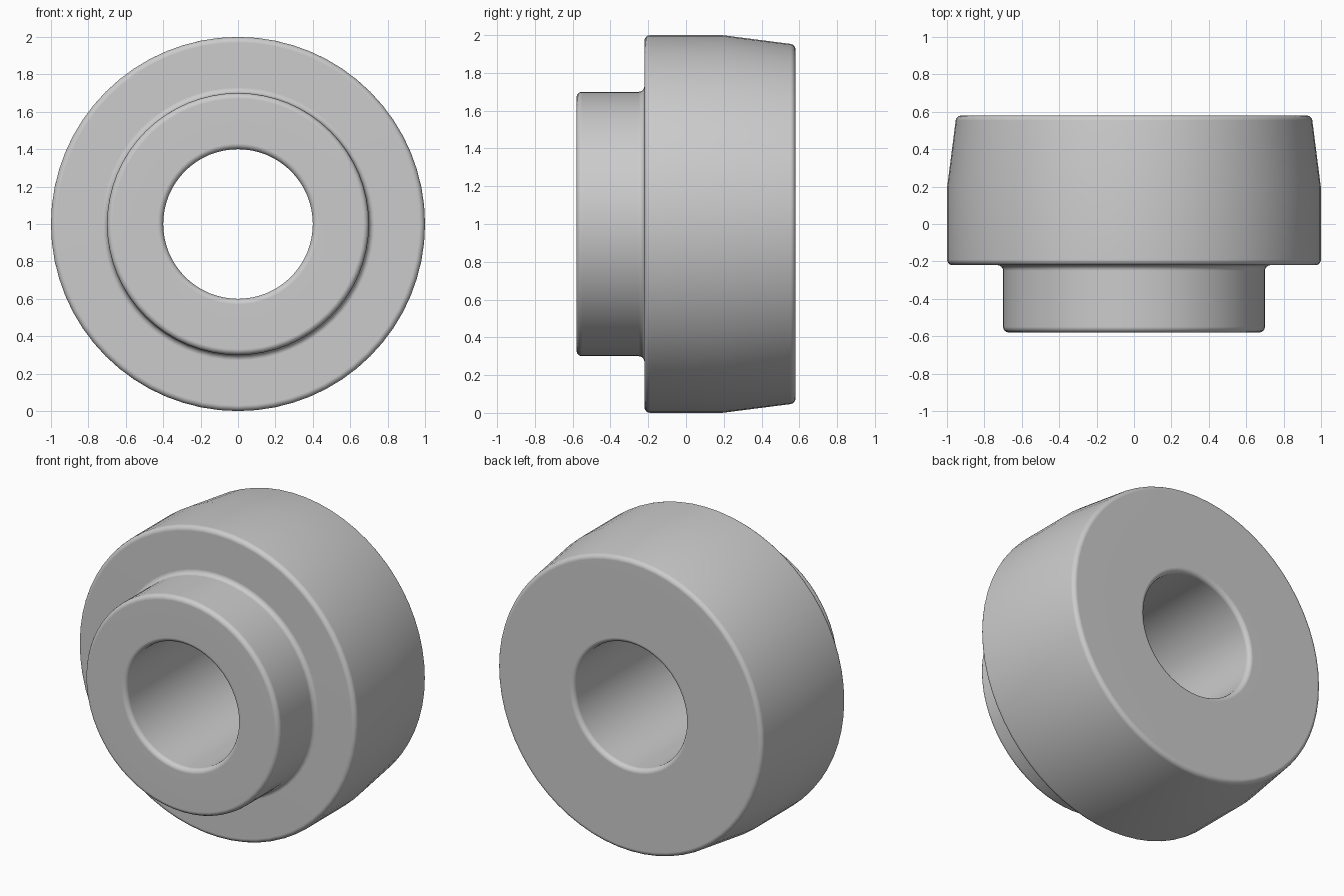
import bpy, bmesh, math
from mathutils import Vector, Matrix

cube = bpy.data.objects.get("Cube")
if cube:
    bpy.data.objects.remove(cube, do_unlink=True)

SEGMENTS = 64
FILLET = 0.03
STEPS = 4


def fillet(before, corner, after):
    """Arc of points that rounds one profile corner."""
    a, b = (before - corner).normalized(), (after - corner).normalized()
    half = a.angle(b) / 2
    cut = FILLET / math.tan(half)
    centre = corner + (a + b).normalized() * (FILLET / math.sin(half))
    start = (corner + a * cut - centre).normalized()
    end = (corner + b * cut - centre).normalized()
    return [centre + start.slerp(end, i / STEPS) * FILLET for i in range(STEPS + 1)]


def lathe(name, corners, material):
    """Turn a closed (radius, depth, rounded) profile around the y axis."""
    points = [Vector((r, y, 0)) for r, y, _ in corners]
    profile = []
    for i, point in enumerate(points):
        if corners[i][2]:
            profile += fillet(points[i - 1], point, points[(i + 1) % len(points)])
        else:
            profile.append(point)

    bm = bmesh.new()
    rings = []
    for s in range(SEGMENTS):
        turn = Matrix.Rotation(2 * math.pi * s / SEGMENTS, 3, 'Y')
        rings.append([bm.verts.new(turn @ p) for p in profile])
    for s, ring in enumerate(rings):
        other = rings[(s + 1) % SEGMENTS]
        for i in range(len(profile)):
            j = (i + 1) % len(profile)
            bm.faces.new((ring[i], ring[j], other[j], other[i]))
    bmesh.ops.recalc_face_normals(bm, faces=bm.faces)

    mesh = bpy.data.meshes.new(name)
    bm.to_mesh(mesh)
    bm.free()
    mesh.materials.append(material)
    obj = bpy.data.objects.new(name, mesh)
    obj.location.z = 1
    bpy.context.collection.objects.link(obj)
    bpy.context.view_layer.objects.active = obj
    obj.select_set(True)
    bpy.ops.object.shade_smooth_by_angle(angle=math.radians(30))

    # Weighted normals keep the broad flat faces crisp beside the rounded edges
    obj.modifiers.new("Weighted normals", 'WEIGHTED_NORMAL').keep_sharp = True


grey = bpy.data.materials.new("plain grey")
grey.use_nodes = True
colour = (0.6, 0.6, 0.6, 1)
grey.diffuse_color = colour
grey.node_tree.nodes["Principled BSDF"].inputs["Base Color"].default_value = colour

# Stepped bushing: bore, front collar, wide body, tapered back
lathe("stepped_bushing", [
    (0.40, -0.58, True),
    (0.70, -0.58, True),
    (0.70, -0.22, True),
    (1.00, -0.22, True),
    (1.00, 0.19, False),
    (0.95, 0.58, True),
    (0.40, 0.58, True),
], grey)
